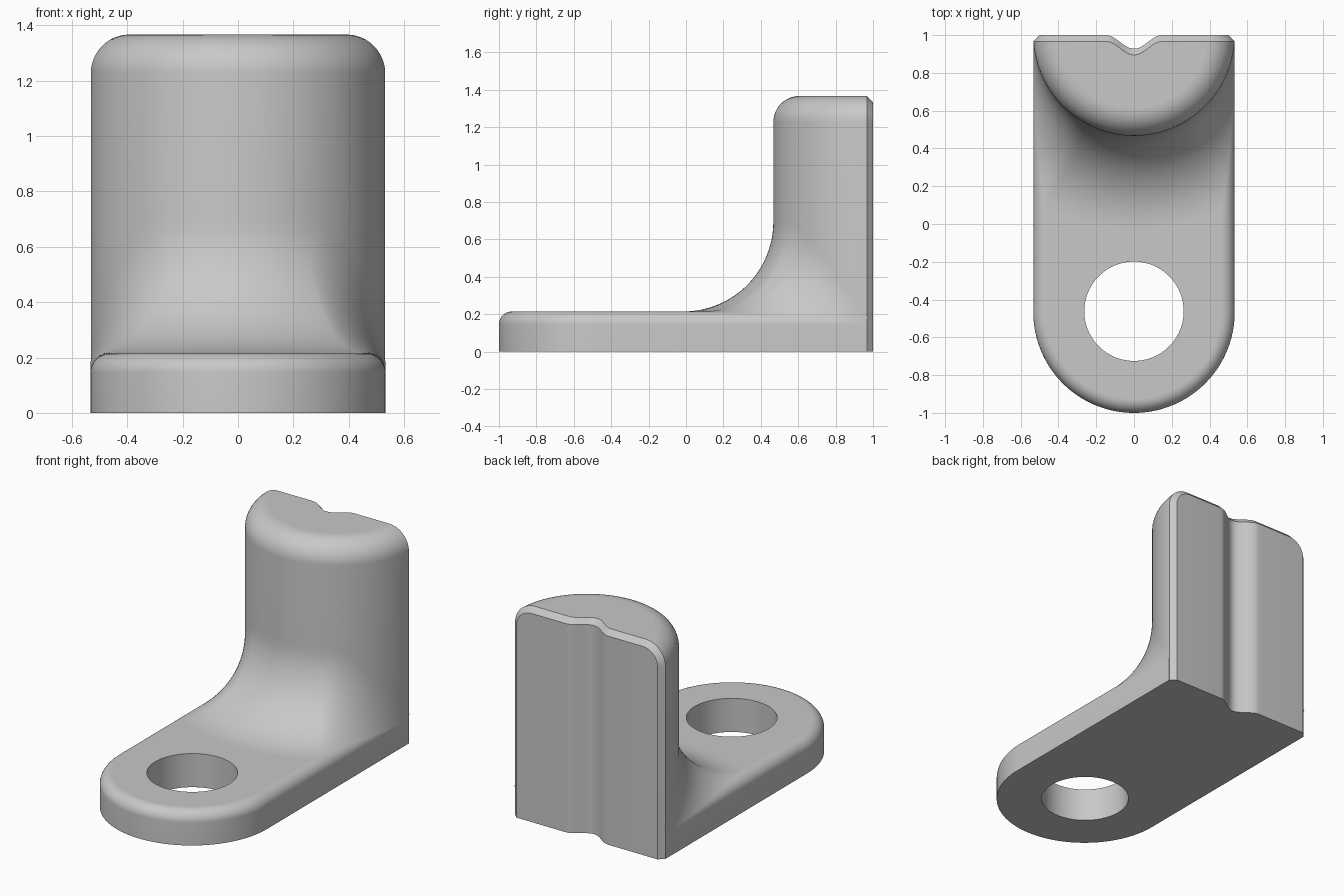
import bpy, bmesh
from math import sin, cos, pi, sqrt, acos
from mathutils import Vector

cube = bpy.data.objects.get("Cube")
if cube:
    bpy.data.objects.remove(cube, do_unlink=True)

R = 0.533          # half width and end radius
H = 1.367          # upright height
T = 0.215          # plate thickness
EDGE = 0.07        # plate edge rounding
CROWN = 0.14       # upright top rounding
CH = 0.033         # back chamfer
BLEND = 0.48       # concave blend radius
HOLE, HOLE_Y = 0.263, -0.462
SEG, STEPS = 96, 12

grey = bpy.data.materials.new("plain grey")
grey.use_nodes = True
grey.diffuse_color = (0.58, 0.58, 0.58, 1)
grey.node_tree.nodes["Principled BSDF"].inputs["Base Color"].default_value = grey.diffuse_color


def finish(bm, name, solid=True):
    bmesh.ops.remove_doubles(bm, verts=bm.verts, dist=1e-5)
    if solid:
        bmesh.ops.recalc_face_normals(bm, faces=bm.faces)
    mesh = bpy.data.meshes.new(name)
    bm.to_mesh(mesh)
    bm.free()
    mesh.materials.append(grey)
    obj = bpy.data.objects.new(name, mesh)
    bpy.context.collection.objects.link(obj)
    bpy.ops.object.select_all(action='DESELECT')
    obj.select_set(True)
    bpy.context.view_layer.objects.active = obj
    bpy.ops.object.shade_smooth_by_angle(angle=pi / 6)
    for p in mesh.polygons:
        if abs(p.normal.z) > 0.99999:
            p.use_smooth = False


def ring(bm, points):
    return [bm.verts.new(p) for p in points]


def skin(bm, a, b, closed=False):
    n = len(a)
    for i in range(n if closed else n - 1):
        j = (i + 1) % n
        bm.faces.new((a[i], a[j], b[j], b[i]))


def groove(x):
    return 0.036 * (1 + cos(pi * x / 0.15)) if abs(x) < 0.15 else 0


GROOVE_XS = [-0.15 + 0.3 * i / 24 for i in range(25)]
QUARTER = [pi / 2 * i / STEPS for i in range(STEPS + 1)]

# Base plate: rounded front end, softened top edge, round hole
bm = bmesh.new()


def plate_ring(inset, z):
    r = R - inset
    pts = [(-r * cos(pi * i / SEG), R - 1 - r * sin(pi * i / SEG), z) for i in range(SEG + 1)]
    pts += [(r, 1 - CH, z)]
    pts += [(x, 1 - CH - groove(x), z) for x in reversed(GROOVE_XS)]
    return ring(bm, pts + [(-r, 1 - CH, z)])


rings = [plate_ring(0, 0)]
rings += [plate_ring(EDGE * (1 - cos(a)), T - EDGE + EDGE * sin(a)) for a in QUARTER]
for a, b in zip(rings, rings[1:]):
    skin(bm, a, b, True)
holes = [ring(bm, [(HOLE * cos(2 * pi * i / SEG), HOLE_Y + HOLE * sin(2 * pi * i / SEG), z)
                   for i in range(SEG)]) for z in (0, T)]
skin(bm, holes[0], holes[1], True)
for outer, inner in ((rings[0], holes[0]), (rings[-1], holes[1])):
    edges = []
    for loop in (outer, inner):
        edges += [bm.edges.get((loop[i - 1], loop[i])) for i in range(len(loop))]
    bmesh.ops.triangle_fill(bm, edges=edges, use_beauty=True, normal=(0, 0, 1))
finish(bm, "base_plate")

# Upright: half round column with a rounded crown
bm = bmesh.new()


def column_ring(r, z):
    end = acos(CH / r)
    angles = [-end + 2 * end * i / SEG for i in range(SEG + 1)]
    return ring(bm, [(r * sin(t), 1 - r * cos(t), z) for t in angles])


layers = [(R, 0, 0)]
layers += [(R - CROWN * (1 - cos(a)), H - CROWN + CROWN * sin(a), a) for a in QUARTER]
rings = [column_ring(r, z) for r, z, a in layers]
for a, b in zip(rings, rings[1:]):
    skin(bm, a, b)

# Chamfered back with a vertical groove
rim = [(sqrt(r * r - CH * CH), z) for r, z, a in layers]
inset = [(r - CH * cos(a), z - CH * sin(a) if z else 0) for r, z, a in layers]


def silhouette(half, top, y):
    pts = [(-x, z) for x, z in half] + [(x, top) for x in GROOVE_XS] + half[::-1]
    return [(x, y - groove(x), z) for x, z in pts]


outer = ring(bm, silhouette(rim, H, 1 - CH))
inner_pts = silhouette(inset, H - CH, 1)
inner = ring(bm, inner_pts)
skin(bm, outer, inner)
foot = ring(bm, [(x, y, 0) for x, y, z in inner_pts[1:-1]])
skin(bm, foot, inner[1:-1])

# Crown cap and underside
n = len(layers)
bm.faces.new(rings[-1] + outer[n:-n][::-1])
bm.faces.new(rings[0] + foot[::-1])
finish(bm, "upright")

# Concave blend: a ball rolled between the column and the plate
bm = bmesh.new()
reach = R + BLEND
flat = R - EDGE
end = acos(0.05)
rows, centres = [], []
for i in range(SEG + 1):
    t = -end + 2 * end * i / SEG
    c = Vector((reach * sin(t), 1 - reach * cos(t), T + BLEND))
    to_column = Vector((-sin(t), cos(t), 0))
    to_plate = Vector((0, 0, -1))
    over = abs(c.x) - flat
    if over > 0:
        c.z = T - EDGE + sqrt((BLEND + EDGE) ** 2 - over ** 2)
        side = flat if c.x > 0 else -flat
        to_plate = (Vector((side, c.y, T - EDGE)) - c).normalized()
    angle = to_column.angle(to_plate)
    row = []
    for k in range(25):
        f = k / 24
        d = (to_column * sin((1 - f) * angle) + to_plate * sin(f * angle)) / sin(angle)
        row.append(c + d * BLEND)
    rows.append(ring(bm, row))
    centres.append(c)
for a, b in zip(rows, rows[1:]):
    skin(bm, a, b)
bm.normal_update()
middle = bm.faces[:][len(bm.faces) // 2]
if middle.normal.dot(centres[SEG // 2] - middle.calc_center_median()) < 0:
    bmesh.ops.reverse_faces(bm, faces=bm.faces)
finish(bm, "concave_blend", solid=False)
